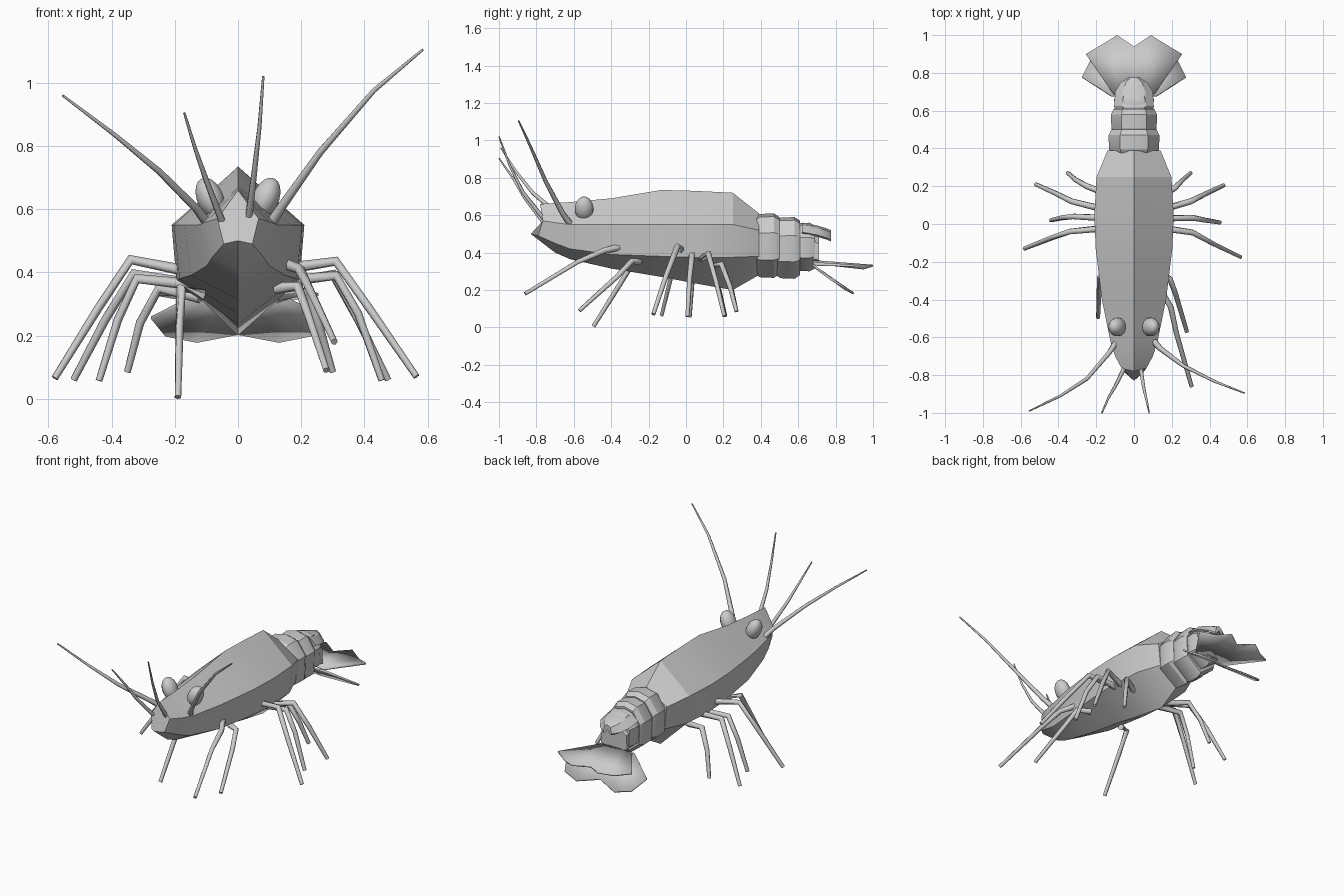
import bpy, bmesh, math
from mathutils import Vector

if "Cube" in bpy.data.objects:
    bpy.data.objects.remove(bpy.data.objects["Cube"])

grey = bpy.data.materials.new("shell grey")
grey.diffuse_color = (0.6, 0.6, 0.6, 1)
grey.use_nodes = True
grey.node_tree.nodes["Principled BSDF"].inputs["Base Color"].default_value = grey.diffuse_color


def finish(name, bm, angle=30):
    bmesh.ops.recalc_face_normals(bm, faces=bm.faces[:])
    me = bpy.data.meshes.new(name)
    bm.to_mesh(me)
    bm.free()
    me.materials.append(grey)
    ob = bpy.data.objects.new(name, me)
    bpy.context.collection.objects.link(ob)
    bpy.ops.object.select_all(action='DESELECT')
    ob.select_set(True)
    bpy.context.view_layer.objects.active = ob
    bpy.ops.object.shade_smooth_by_angle(angle=math.radians(angle))
    return ob


def loft(name, rings, angle=30):
    """Skin a list of closed point rings and cap both ends."""
    bm = bmesh.new()
    vs = [[bm.verts.new(p) for p in r] for r in rings]
    n = len(vs[0])
    for a, b in zip(vs, vs[1:]):
        for i in range(n):
            j = (i + 1) % n
            bm.faces.new((a[i], a[j], b[j], b[i]))
    bm.faces.new(vs[0])
    bm.faces.new(vs[-1])
    return finish(name, bm, angle)


def ring(half):
    """Mirror a top-to-bottom half outline into a closed ring."""
    return half + [(-x, y, z) for x, y, z in half[-2:0:-1]]


def section(y, top, w, zu, wl, zl, bot):
    return ring([(0, y, top), (w, y, zu), (wl, y, zl), (0, y, bot)])


def tube(name, pts, r0, r1, sides=6):
    pts = [Vector(p) for p in pts]
    rings = []
    for i, p in enumerate(pts):
        d = (pts[min(i + 1, len(pts) - 1)] - pts[max(i - 1, 0)]).normalized()
        u = d.cross(Vector((0.3, 1, 0.2))).normalized()
        v = d.cross(u)
        r = r0 + (r1 - r0) * i / (len(pts) - 1)
        rings.append([p + r * (u * math.cos(t) + v * math.sin(t))
                      for t in (2 * math.pi * k / sides for k in range(sides))])
    return loft(name, rings, 65)


# carapace with slanted snout
snout = ring([(0, -.78, .66), (.065, -.765, .57), (.045, -.79, .49), (0, -.83, .5)])
loft("carapace", [snout] + [section(*s) for s in (
    (-.70, .665, .10, .56, .08, .45, .40),
    (-.62, .67, .125, .55, .10, .42, .365),
    (-.40, .69, .17, .55, .15, .39, .315),
    (-.13, .735, .203, .55, .185, .38, .27),
    (.05, .73, .21, .55, .195, .375, .235),
    (.25, .72, .198, .55, .18, .375, .20),
    (.39, .61, .14, .52, .125, .38, .28))], 25)

# abdomen rings, each flaring to the rear
for i, (y0, y1, top, bot, w) in enumerate(((.375, .50, .61, .265, .135),
                                         (.485, .61, .59, .26, .122),
                                         (.59, .69, .56, .30, .105))):
    prof = []
    for y, k in ((y0, .9), (y0 + .02, .98), (y1 - .03, 1), (y1, .88)):
        c = (top + bot) / 2
        h = (top - bot) / 2 * k
        prof.append(ring([(0, y, c + h), (w * .55 * k, y, c + h * .9),
                          (w * k, y, c + h * .4), (w * .95 * k, y, c - h * .45),
                          (0, y, c - h)]))
    loft("abdomen_ring", prof)

# tail base and overhanging tail plate
loft("tail_base", [section(.66, .51, .09, .46, .085, .37, .32),
                   section(.71, .50, .085, .45, .09, .36, .34)])
plate = []
for y, w, z in ((.62, .105, .56), (.70, .10, .545), (.75, .07, .53), (.775, .03, .52)):
    plate.append(ring([(0, y, z), (w * .6, y, z - .012), (w, y, z - .05),
                       (w * .8, y, z - .06), (0, y, z - .03)]))
loft("tail_plate", plate)


def fan(name, root, rim):
    """Pleated fan, mirrored, from a root edge to a scalloped rim."""
    bm = bmesh.new()
    for s in (1, -1):
        a = [bm.verts.new((x * s, y, z)) for x, y, z in root]
        b = [bm.verts.new((x * s, y, z)) for x, y, z in rim]
        for i in range(len(a) - 1):
            bm.faces.new((a[i], a[i + 1], b[i + 1], b[i]))
    bmesh.ops.remove_doubles(bm, verts=bm.verts[:], dist=.0005)
    ob = finish(name, bm, 20)
    m = ob.modifiers.new("thickness", 'SOLIDIFY')
    m.thickness = .01
    return ob


fan("upper_tail_fan",
    [(0, .68, .36), (.04, .68, .36), (.08, .68, .35), (.11, .69, .34)],
    [(0, .94, .325), (.09, 1.0, .335), (.17, .95, .32), (.255, .90, .335)])
fan("lower_tail_fan",
    [(0, .69, .33), (.05, .69, .33), (.09, .68, .335), (.12, .68, .34)],
    [(0, .85, .21), (.13, .90, .185), (.23, .87, .205), (.275, .78, .26)])

# eyes, egg-shaped and leaning outward
for s in (1, -1):
    bpy.ops.mesh.primitive_uv_sphere_add(segments=14, ring_count=9, radius=1,
                                         location=(.088 * s, -.545, .635),
                                         rotation=(0, .4 * s, 0))
    eye = bpy.context.object
    eye.name = "eye"
    eye.scale = (.043, .05, .068)
    eye.data.materials.append(grey)
    bpy.ops.object.shade_smooth()

# long and short antennae
tube("long_antenna_left", [(-.085, -.61, .54), (-.13, -.68, .60), (-.25, -.82, .72),
                           (-.39, -.91, .835), (-.555, -.99, .96)], .018, .004)
tube("long_antenna_right", [(.095, -.61, .54), (.14, -.66, .61), (.26, -.75, .78),
                            (.43, -.835, .975), (.585, -.895, 1.105)], .018, .004)
tube("short_antenna_left", [(-.05, -.76, .56), (-.10, -.86, .69), (-.135, -.92, .79),
                            (-.17, -1.0, .905)], .012, .004)
tube("short_antenna_right", [(.035, -.76, .58), (.052, -.87, .72), (.068, -.94, .86),
                             (.08, -1.0, 1.02)], .012, .004)

# legs: root, knee, shin bend, foot
legs = {
    "right_walking_leg": [
        [(.14, -.02, .41), (.31, -.045, .435), (.42, -.105, .28), (.565, -.175, .07)],
        [(.13, .03, .37), (.31, .033, .39), (.38, .02, .27), (.455, .008, .058)],
        [(.13, .07, .36), (.30, .12, .395), (.38, .16, .25), (.475, .205, .06)],
        [(.12, .14, .32), (.215, .19, .34), (.26, .235, .22), (.30, .27, .085)]],
    "left_walking_leg": [
        [(-.14, -.02, .40), (-.34, -.04, .44), (-.44, -.075, .29), (-.58, -.13, .065)],
        [(-.13, .03, .36), (-.32, .04, .38), (-.38, .033, .25), (-.44, .02, .057)],
        [(-.13, .07, .36), (-.33, .12, .395), (-.42, .165, .25), (-.52, .21, .06)],
        [(-.12, .15, .32), (-.25, .2, .35), (-.31, .235, .24), (-.35, .27, .085)]],
    "front_leg": [
        [(.14, -.35, .43), (.195, -.44, .41), (.225, -.58, .35), (.305, -.86, .18)],
        [(.12, -.25, .35), (.19, -.29, .355), (.22, -.37, .27), (.28, -.57, .09)],
        [(-.11, -.25, .33), (-.18, -.28, .35), (-.185, -.36, .22), (-.19, -.495, .005)]]}
for name, group in legs.items():
    for pts in group:
        tube(name, pts, .019, .011)
